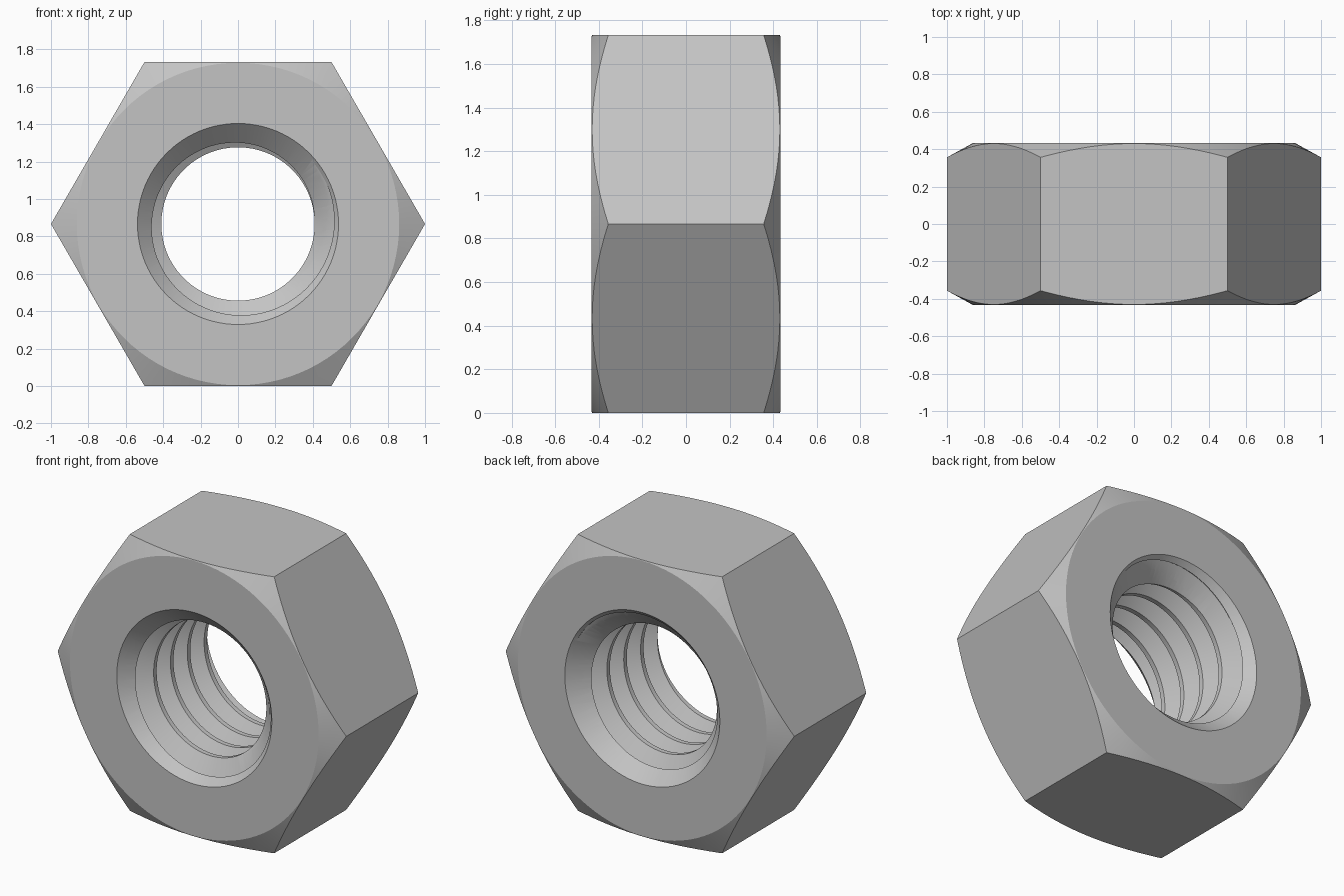
import bpy, bmesh, math
from math import cos, sin, pi

if "Cube" in bpy.data.objects:
    bpy.data.objects.remove(bpy.data.objects["Cube"])

HALF = 0.4325              # half thickness along y
CZ = math.sqrt(3) / 2      # height of the bore axis
PITCH, R_CREST, R_ROOT, CREST = 0.1666, 0.41, 0.52, 0.03
SEG = 96


def polar(r, a, y):
    return (r * cos(a), y, CZ + r * sin(a))


def to_object(name, bm):
    bmesh.ops.recalc_face_normals(bm, faces=bm.faces[:])
    mesh = bpy.data.meshes.new(name)
    bm.to_mesh(mesh)
    bm.free()
    obj = bpy.data.objects.new(name, mesh)
    bpy.context.collection.objects.link(obj)
    return obj


def lathe(name, profile, seg):
    """Closed solid turned about the bore axis from (radius, y) points."""
    bm = bmesh.new()
    rings = [[bm.verts.new(polar(r, 2 * pi * i / seg, y)) for i in range(seg)]
             for r, y in profile]
    for a, b in zip(rings, rings[1:]):
        for i in range(seg):
            j = (i + 1) % seg
            bm.faces.new((a[i], a[j], b[j], b[i]))
    bm.faces.new(rings[0])
    bm.faces.new(rings[-1])
    return to_object(name, bm)


def thread_cutter():
    """Screw-shaped solid; each full turn joins on one pitch further along."""
    bm = bmesh.new()
    f = (R_ROOT - R_CREST) * math.tan(pi / 6)
    prof = [(0, R_CREST), (CREST, R_CREST), (CREST + f, R_ROOT), (PITCH - f, R_ROOT)]
    y0 = -HALF + 0.0998
    pts = [(y0 + k * PITCH + dy, r) for k in range(-2, 8) for dy, r in prof]
    n = len(pts)
    cols = [[bm.verts.new(polar(r, 2 * pi * i / SEG, y - PITCH * i / SEG)) for y, r in pts]
            for i in range(SEG)]
    for i in range(SEG):
        a = cols[i]
        # the last column meets the first one shifted by a pitch
        b = cols[i + 1] if i + 1 < SEG else [None] * 4 + cols[0][:n - 4]
        for k in range(n - 1):
            if b[k] and b[k + 1]:
                bm.faces.new((a[k], a[k + 1], b[k + 1], b[k]))
    # close both ends with fans to the axis
    ends = [bm.verts.new((0, y, CZ)) for y in (pts[0][0], pts[-1][0])]
    for e in [e for e in bm.edges if len(e.link_faces) == 1]:
        mid = (e.verts[0].co.y + e.verts[1].co.y) / 2
        bm.faces.new((e.verts[0], e.verts[1], ends[0 if mid < 0 else 1]))
    return to_object("thread_cutter", bm)


def boolean(target, tool, operation):
    mod = target.modifiers.new("cut", 'BOOLEAN')
    mod.operation, mod.solver, mod.object = operation, 'EXACT', tool
    bpy.context.view_layer.objects.active = target
    bpy.ops.object.modifier_apply(modifier=mod.name)
    bpy.data.objects.remove(tool)


# hexagonal body with conically chamfered corners
nut = lathe("hex_nut", [(1, -HALF), (1, HALF)], 6)
drop = 0.552 * 0.2
boolean(nut, lathe("corner_chamfer", [(0.862, -HALF), (1.062, -HALF + drop),
                                      (1.062, HALF - drop), (0.862, HALF)], SEG), 'INTERSECT')

# countersinks on both ends of the bore
for s in (-1, 1):
    boolean(nut, lathe("countersink", [(0.5575, s * (HALF + 0.02)),
                                       (0.39, s * (HALF - 0.1475))], SEG), 'DIFFERENCE')

# threaded bore
boolean(nut, thread_cutter(), 'DIFFERENCE')

# single steel colour
steel = bpy.data.materials.new("steel grey")
steel.diffuse_color = (0.55, 0.55, 0.55, 1)
steel.use_nodes = True
steel.node_tree.nodes["Principled BSDF"].inputs["Base Color"].default_value = steel.diffuse_color
nut.data.materials.clear()
nut.data.materials.append(steel)
for p in nut.data.polygons:
    p.material_index = 0

bpy.ops.object.select_all(action='DESELECT')
nut.select_set(True)
bpy.context.view_layer.objects.active = nut
bpy.ops.object.shade_smooth_by_angle(angle=math.radians(25))
